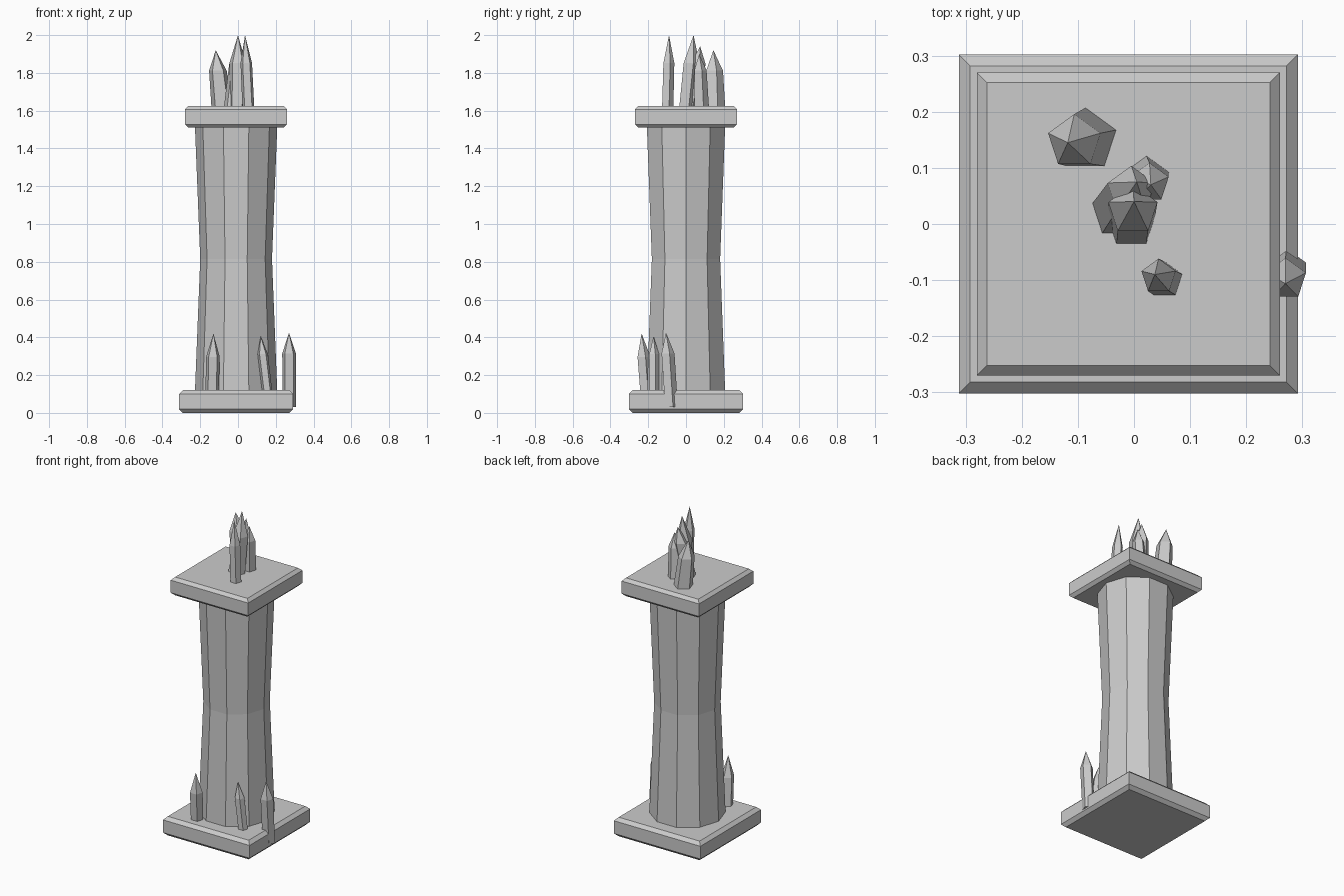
import bpy, bmesh, math
from mathutils import Vector

if "Cube" in bpy.data.objects:
    bpy.data.objects.remove(bpy.data.objects["Cube"])

CX = -0.01  # pillar axis


def loft(name, rings, tip=None):
    """Skin equal-length rings of points, closing with a cap or a tip."""
    bm = bmesh.new()
    vr = [[bm.verts.new(p) for p in r] for r in rings]
    n = len(vr[0])
    for a, b in zip(vr, vr[1:]):
        for i in range(n):
            j = (i + 1) % n
            bm.faces.new((a[i], a[j], b[j], b[i]))
    bm.faces.new(vr[0][::-1])
    if tip is None:
        bm.faces.new(vr[-1])
    else:
        t = bm.verts.new(tip)
        for i in range(n):
            bm.faces.new((vr[-1][i], vr[-1][(i + 1) % n], t))
    bmesh.ops.recalc_face_normals(bm, faces=bm.faces)
    me = bpy.data.meshes.new(name)
    bm.to_mesh(me)
    bm.free()
    ob = bpy.data.objects.new(name, me)
    bpy.context.collection.objects.link(ob)
    return ob


def ring(c, r, n, rot=0.0):
    return [(c[0] + r * math.cos(rot + math.tau * i / n),
             c[1] + r * math.sin(rot + math.tau * i / n), c[2]) for i in range(n)]


def slab(name, half, z0, z1, ch=0.02):
    """Square slab with chamfered top and bottom edges."""
    s = math.sqrt(2)
    prof = [(half - ch, z0), (half, z0 + ch), (half, z1 - ch), (half - ch, z1)]
    return loft(name, [ring((CX, 0, z), h * s, 4, math.pi / 4) for h, z in prof])


def crystal(name, base, tip, r0, r1, f):
    """Leaning five-sided crystal: foot ring, shoulder ring, point."""
    base, tip = Vector(base), Vector(tip)
    up = math.pi / 2
    return loft(name, [ring(base, r0, 5, up), ring(base.lerp(tip, f), r1, 5, up)], tip)


# plinth, cap and waisted ten-sided shaft
slab("base_slab", 0.302, 0.0, 0.12)
slab("cap_slab", 0.27, 1.51, 1.625, 0.018)
loft("shaft", [ring((CX, 0, z), r, 10) for r, z in
               [(0.218, 0.11), (0.19, 0.815), (0.218, 1.52)]])

# crystals on the cap
Z = 1.61
crystal("cap_crystal_back", (-0.085, 0.15, Z), (-0.118, 0.145, 1.92), 0.058, 0.049, 0.65)
crystal("cap_crystal_tall", (-0.005, 0.0, Z), (0.0, 0.04, 2.0), 0.045, 0.046, 0.62)
crystal("cap_crystal_front", (0.055, -0.1, Z), (0.037, -0.09, 2.0), 0.033, 0.032, 0.62)
crystal("cap_crystal_left", (-0.03, 0.02, Z), (0.005, 0.075, 1.94), 0.048, 0.044, 0.72)
crystal("cap_crystal_small", (0.022, 0.08, Z), (0.03, 0.07, 1.9), 0.042, 0.036, 0.7)

# crystals on the plinth
crystal("base_crystal_left", (-0.137, -0.212, 0.11), (-0.13, -0.235, 0.42), 0.037, 0.038, 0.6)
crystal("base_crystal_mid", (0.155, -0.17, 0.11), (0.12, -0.172, 0.405), 0.028, 0.029, 0.68)
crystal("base_crystal_right", (0.271, -0.08, 0.03), (0.27, -0.106, 0.425), 0.037, 0.038, 0.72)
